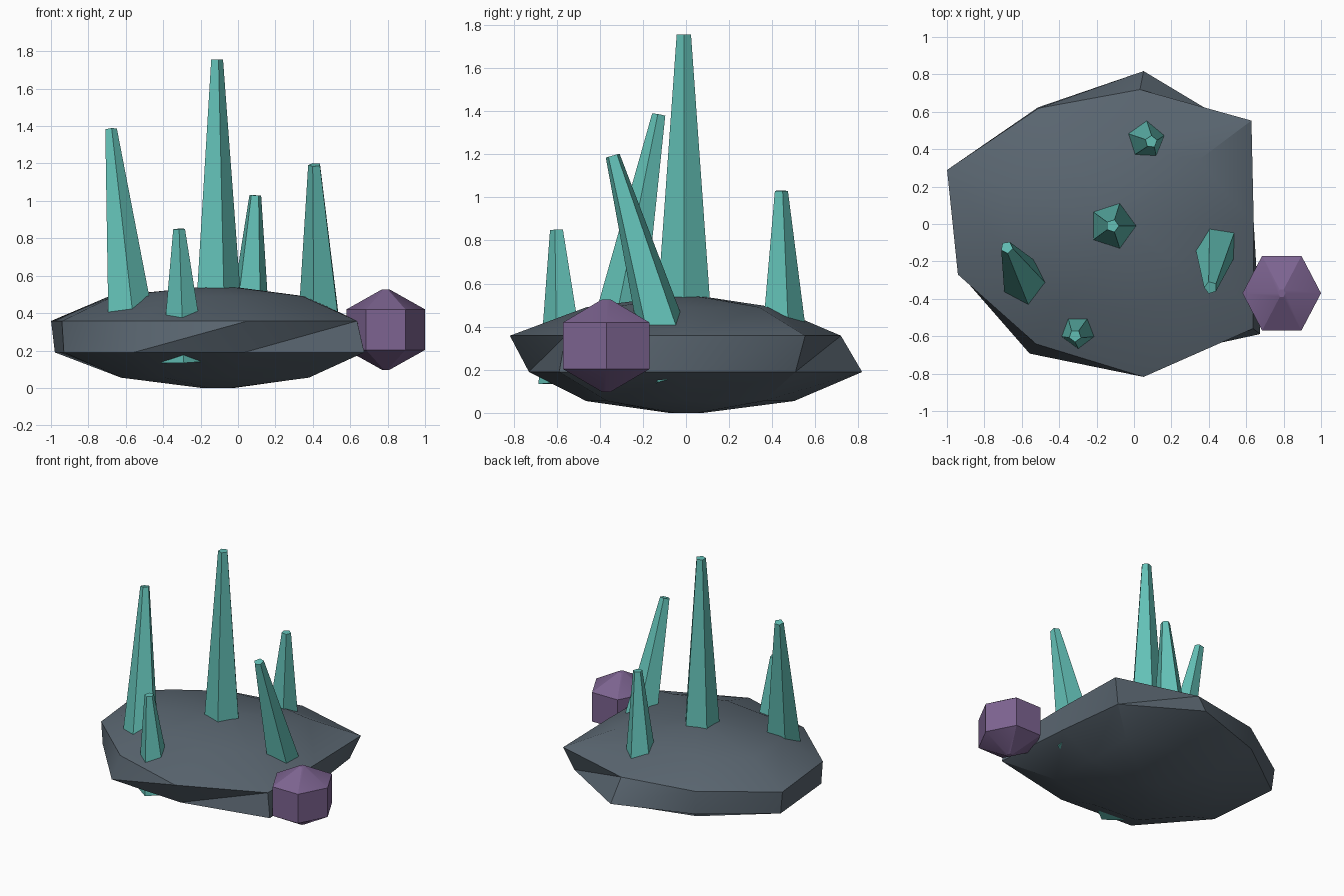
import bpy, bmesh, math
from mathutils import Vector

if "Cube" in bpy.data.objects:
    bpy.data.objects.remove(bpy.data.objects["Cube"])


def material(name, rgb):
    m = bpy.data.materials.new(name)
    m.diffuse_color = (*rgb, 1)
    m.use_nodes = True
    m.node_tree.nodes["Principled BSDF"].inputs["Base Color"].default_value = m.diffuse_color
    return m


STONE = material("slate_stone", (0.10, 0.13, 0.16))
TEAL = material("teal_crystal", (0.125, 0.53, 0.47))
PURPLE = material("purple_gem", (0.205, 0.127, 0.283))


def stacked_rings(name, rings, mat, smooth_angle=None):
    """Skin a list of equal-length vertex rings, bottom to top, and cap both ends."""
    bm = bmesh.new()
    vs = [[bm.verts.new(p) for p in ring] for ring in rings]
    n = len(vs[0])
    for lo, hi in zip(vs, vs[1:]):
        for i in range(n):
            j = (i + 1) % n
            bm.faces.new((lo[i], lo[j], hi[j]))
            bm.faces.new((lo[i], hi[j], hi[i]))
    bm.faces.new(vs[0][::-1])
    bm.faces.new(vs[-1])
    me = bpy.data.meshes.new(name)
    bm.to_mesh(me)
    bm.free()
    me.materials.append(mat)
    ob = bpy.data.objects.new(name, me)
    bpy.context.collection.objects.link(ob)
    if smooth_angle:
        bpy.context.view_layer.objects.active = ob
        ob.select_set(True)
        bpy.ops.object.shade_smooth_by_angle(angle=math.radians(smooth_angle))
        ob.select_set(False)
    return ob


def ring(center, radii, sx, sy):
    n = len(radii)
    return [(center[0] + sx * r * math.cos(math.tau * i / n),
             center[1] + sy * r * math.sin(math.tau * i / n), center[2])
            for i, r in enumerate(radii)]


# Rock base: nine-sided squashed boulder with uneven radii
rock_profile = [
    (0.00, [0.08] * 9),
    (0.055, [0.43, 0.56, 0.51, 0.47, 0.49, 0.49, 0.50, 0.47, 0.57]),
    (0.19, [0.66, 0.79, 0.83, 0.72, 0.826, 0.78, 0.80, 0.74, 0.915]),
    (0.358, [0.67, 0.86, 0.73, 0.715, 0.845, 0.79, 0.74, 0.83, 0.87]),
    (0.49, [0.42, 0.53, 0.416, 0.45, 0.55, 0.53, 0.48, 0.47, 0.53]),
    (0.54, [0.08] * 9),
]
stacked_rings("rock_base", [ring((-0.11, 0, z), r, 1.12, 1) for z, r in rock_profile],
              STONE, 30)

# Purple gem: six-sided faceted ball on the rim
gem_profile = [(0.097, 0.02), (0.203, 0.21), (0.42, 0.21), (0.527, 0.02)]
stacked_rings("purple_gem", [ring((0.79, -0.37, z), [r] * 6, 1, 1.1)
                             for z, r in gem_profile], PURPLE, 30)


# Crystal spires: five-sided tapered columns sunk into the rock
def spire(name, base, tip, r_base, r_tip, turn):
    base, tip = Vector(base), Vector(tip)
    rot = Vector((0, 0, 1)).rotation_difference(tip - base)
    rings = []
    for c, r in ((base, r_base), (tip, r_tip)):
        angles = [math.radians(turn + 72 * i) for i in range(5)]
        rings.append([c + rot @ Vector((r * math.cos(a), r * math.sin(a), 0))
                      for a in angles])
    stacked_rings(name, rings, TEAL)


spire("center_spire", (-0.115, -0.01, 0.15), (-0.115, -0.01, 1.755), 0.155, 0.035, 0)
spire("left_spire", (-0.56, -0.35, 0.18), (-0.68, -0.125, 1.383), 0.145, 0.033, -10)
spire("right_spire", (0.45, -0.05, 0.16), (0.41, -0.34, 1.193), 0.14, 0.035, 36)
spire("front_spire", (-0.29, -0.56, 0.14), (-0.315, -0.598, 0.85), 0.125, 0.033, -18)
spire("back_spire", (0.05, 0.45, 0.16), (0.092, 0.44, 1.03), 0.135, 0.033, 15)
